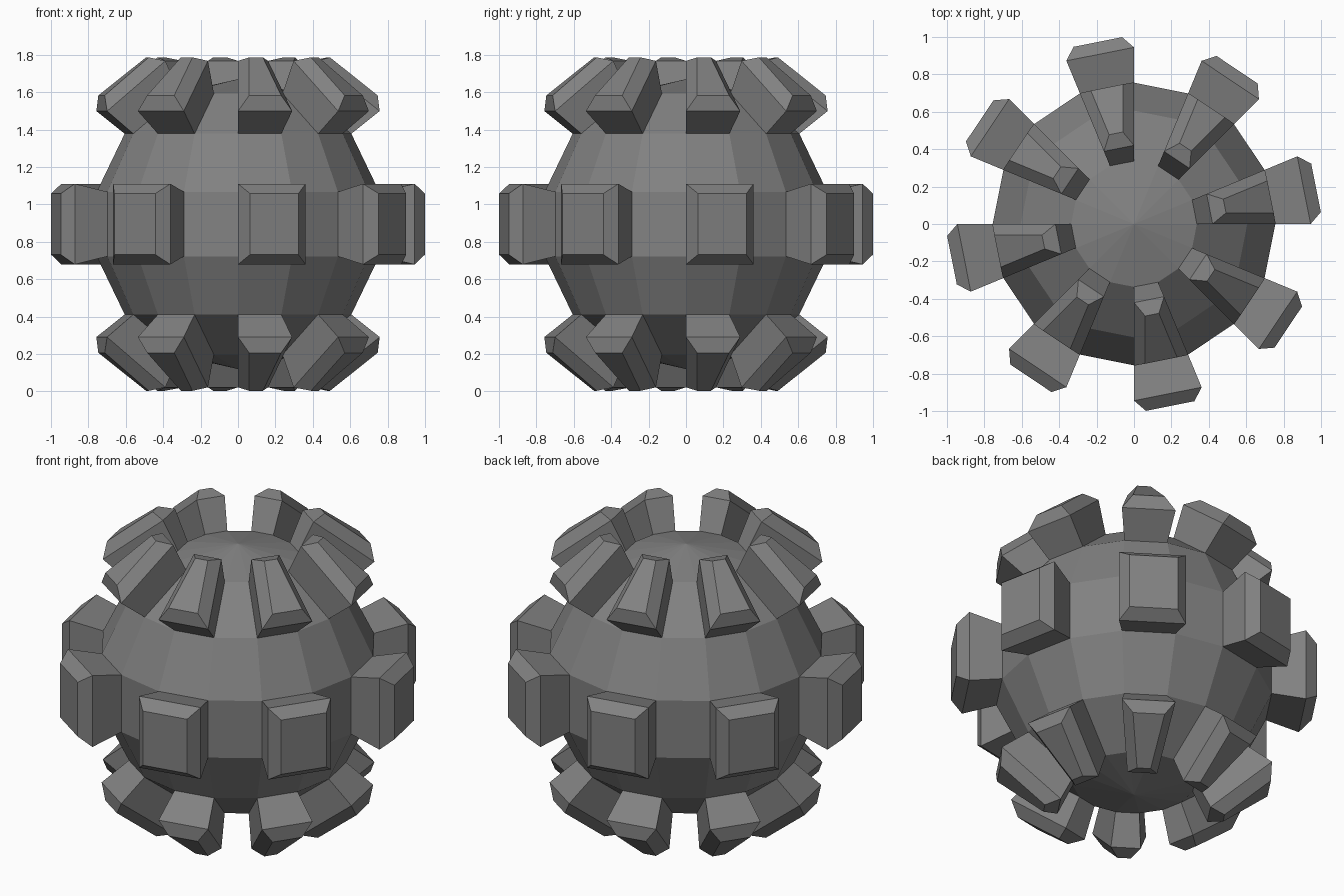
import bpy, bmesh, math
from mathutils import Vector

if "Cube" in bpy.data.objects:
    bpy.data.objects.remove(bpy.data.objects["Cube"])

R, CZ = 0.775, 0.895
GROW, BEVEL, RISE = 1.25, 0.052, 0.066

# Faceted ball: 16 segments, 7 bands
bm = bmesh.new()
bmesh.ops.create_uvsphere(bm, u_segments=16, v_segments=7, radius=R)
bmesh.ops.recalc_face_normals(bm, faces=bm.faces[:])

# Every other face in the middle band and the two bands next to the caps
bands = [math.cos(math.pi * (k + 0.5) / 7) for k in (1, 3, 5)]


def is_stud(face):
    c = face.calc_center_median()
    seg = int((math.degrees(math.atan2(c.y, c.x)) % 360) // 22.5)
    level = c.z / c.length
    return len(face.verts) == 4 and seg % 2 == 0 and any(abs(level - b) < 0.1 for b in bands)


# Push the studs out radially from the ball's centre
studs = [f for f in bm.faces if is_stud(f)]
studs = bmesh.ops.extrude_discrete_faces(bm, faces=studs)["faces"]
for v in {v for f in studs for v in f.verts}:
    v.co *= GROW
bm.normal_update()

# Chamfered stud caps
bmesh.ops.inset_individual(bm, faces=studs, thickness=BEVEL, depth=RISE, use_even_offset=True)

bmesh.ops.translate(bm, verts=bm.verts[:], vec=Vector((0, 0, CZ)))
bmesh.ops.recalc_face_normals(bm, faces=bm.faces[:])
mesh = bpy.data.meshes.new("studded_ball")
bm.to_mesh(mesh)
bm.free()
ball = bpy.data.objects.new("studded_ball", mesh)
bpy.context.collection.objects.link(ball)

# Dark grey surface
mat = bpy.data.materials.new("dark_grey")
mat.diffuse_color = (0.22, 0.22, 0.22, 1)
mat.use_nodes = True
mat.node_tree.nodes["Principled BSDF"].inputs["Base Color"].default_value = mat.diffuse_color
mesh.materials.append(mat)
